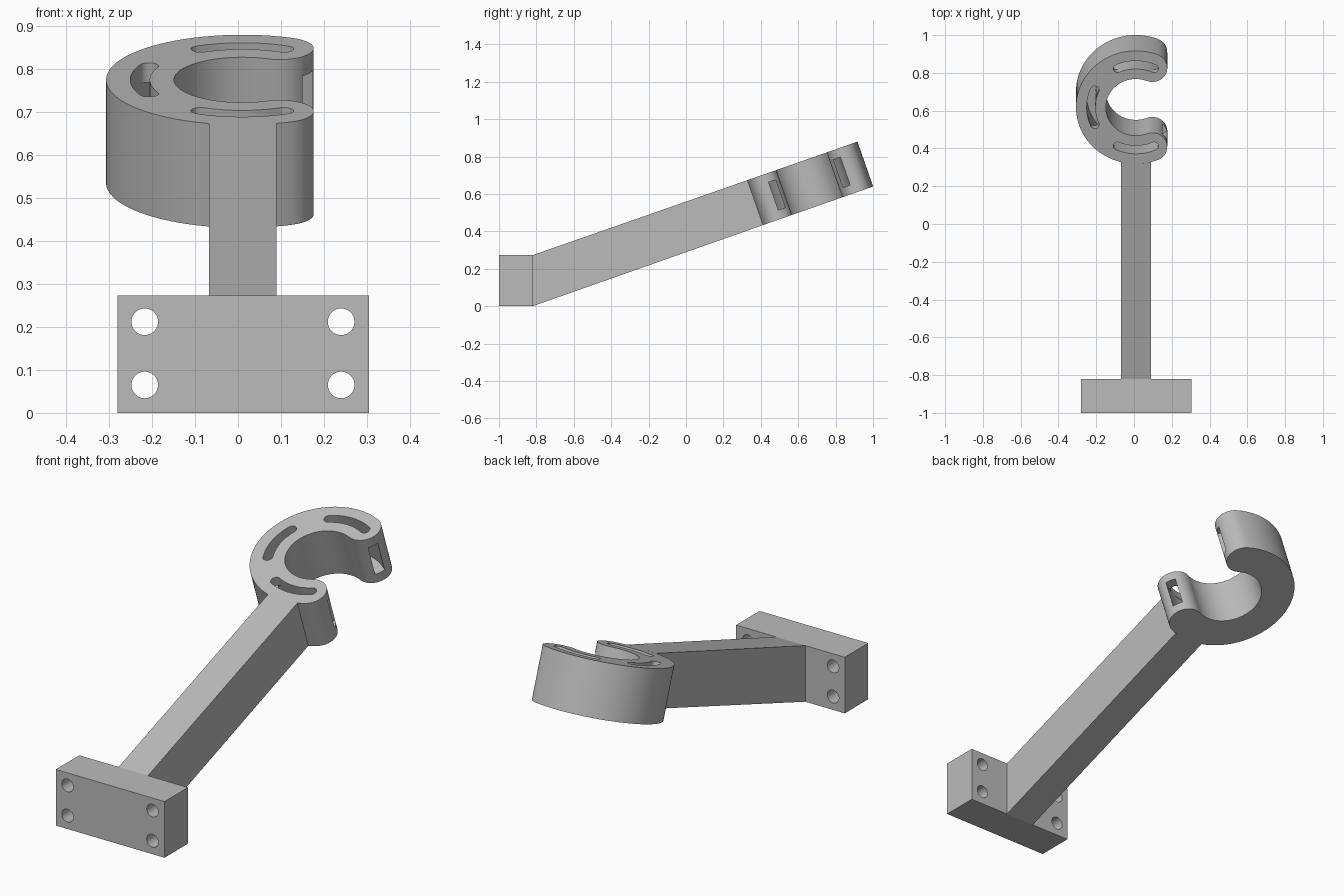
import bpy, bmesh
from math import sin, cos, pi, radians
from mathutils import Matrix, Vector

if "Cube" in bpy.data.objects:
    bpy.data.objects.remove(bpy.data.objects["Cube"])

grey = bpy.data.materials.new("plain grey")
grey.use_nodes = True
grey.diffuse_color = (0.5, 0.5, 0.5, 1)
grey.node_tree.nodes["Principled BSDF"].inputs["Base Color"].default_value = (0.5, 0.5, 0.5, 1)

TILT = radians(19.3)
CX = 0.01            # centre line of the holder
MID, HALF = 0.238, 0.079   # ring mid radius and half wall
DEPTH = 0.254
RING = Matrix.Translation((CX, 0.6175, 0.775)) @ Matrix.Rotation(TILT, 4, 'X')


def prism(name, points, offset, matrix=Matrix()):
    """Extrude a closed polygon along an offset vector."""
    bm = bmesh.new()
    face = bm.faces.new([bm.verts.new(p) for p in points])
    ext = bmesh.ops.extrude_face_region(bm, geom=[face])
    verts = [v for v in ext["geom"] if isinstance(v, bmesh.types.BMVert)]
    bmesh.ops.translate(bm, verts=verts, vec=Vector(offset))
    bmesh.ops.recalc_face_normals(bm, faces=bm.faces)
    bm.transform(matrix)
    mesh = bpy.data.meshes.new(name)
    bm.to_mesh(mesh)
    bm.free()
    mesh.materials.append(grey)
    obj = bpy.data.objects.new(name, mesh)
    bpy.context.collection.objects.link(obj)
    return obj


def arc(cx, cy, r, a0, a1, n, z=0):
    steps = [radians(a0 + (a1 - a0) * i / n) for i in range(n + 1)]
    return [(cx + r * cos(a), cy + r * sin(a), z) for a in steps]


def band(half, a0, a1, z, n=64):
    """Round-ended curved strip following the ring's mid radius."""
    def centre(a):
        return MID * cos(radians(a)), MID * sin(radians(a))
    return (arc(0, 0, MID + half, a0, a1, n, z)
            + arc(*centre(a1), half, a1, a1 + 180, 20, z)[1:-1]
            + arc(0, 0, MID - half, a1, a0, n, z)
            + arc(*centre(a0), half, a0 + 180, a0 + 360, 20, z)[1:-1])


def cut(target, cutter):
    mod = target.modifiers.new("cut", 'BOOLEAN')
    mod.operation, mod.solver, mod.object = 'DIFFERENCE', 'EXACT', cutter
    bpy.context.view_layer.objects.active = target
    bpy.ops.object.modifier_apply(modifier=mod.name)
    bpy.data.objects.remove(cutter)


# open ring with a curved strap channel and three slots in the top
ring = prism("ring_clip", band(HALF, 68.5, 291.5, 0, 96), (0, 0, -DEPTH), RING)
cut(ring, prism("channel_cutter", band(0.0235, 30, 330, -0.048), (0, 0, -0.158), RING))
for a in (90, 180, 270):
    cut(ring, prism("slot_cutter", band(0.0225, a - 24, a + 24, 0.02, 24), (0, 0, -0.12), RING))

# mounting block with four through holes
block = prism("mounting_block",
              [(-0.28, -1, 0), (0.305, -1, 0), (0.305, -0.82, 0), (-0.28, -0.82, 0)],
              (0, 0, 0.273))
for x in (-0.217, 0.24):
    for z in (0.065, 0.212):
        circle = [(px, -1.1, pz) for px, pz, _ in arc(x, z, 0.031, 0, 360, 40)[:-1]]
        cut(block, prism("hole_cutter", circle, (0, 0.4, 0)))

# sloping arm, trimmed to the curve of the ring
top_end = RING @ Vector((0, -0.25, 0))
low_end = RING @ Vector((0, -0.25, -DEPTH))
arm = prism("sloping_arm",
            [(-0.068, -0.82, 0), (-0.068, -0.82, 0.273),
             (-0.068, top_end.y, top_end.z), (-0.068, low_end.y, low_end.z)],
            (0.158, 0, 0))
cut(arm, prism("ring_trimmer", arc(0, 0, MID + HALF - 0.001, 0, 360, 128, 0.2)[:-1],
               (0, 0, -0.8), RING))

# smooth curved walls, crisp edges
bpy.ops.object.select_all(action='DESELECT')
for obj in (ring, block, arm):
    obj.select_set(True)
bpy.context.view_layer.objects.active = ring
bpy.ops.object.shade_smooth_by_angle(angle=radians(30))
